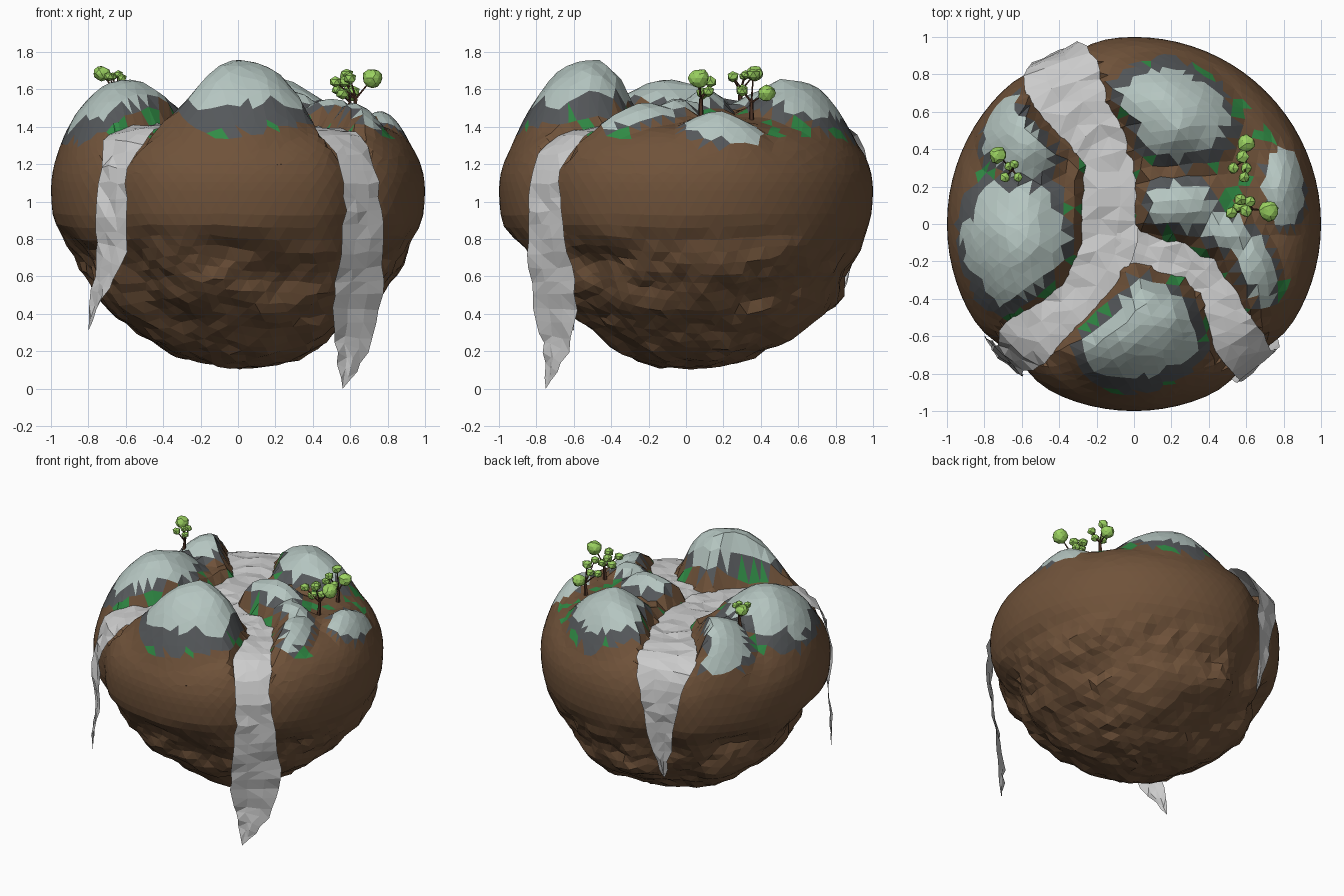
import bpy, bmesh, math, random
from mathutils import Vector, noise

if "Cube" in bpy.data.objects:
    bpy.data.objects.remove(bpy.data.objects["Cube"])

random.seed(4)


def material(name, rgb):
    m = bpy.data.materials.new(name)
    m.diffuse_color = (*rgb, 1)
    m.use_nodes = True
    m.node_tree.nodes["Principled BSDF"].inputs["Base Color"].default_value = m.diffuse_color
    return m


SOIL = material("soil", (0.16, 0.085, 0.042))
SNOW = material("pale_cap", (0.46, 0.56, 0.53))
STONE = material("stone", (0.09, 0.097, 0.103))
GRASS = material("grass", (0.03, 0.26, 0.06))
LEAF = material("leaf", (0.33, 0.65, 0.12))
BARK = material("bark", (0.08, 0.035, 0.02))


def add_object(name, bm, mats=()):
    me = bpy.data.meshes.new(name)
    bm.to_mesh(me)
    bm.free()
    for m in mats:
        me.materials.append(m)
    ob = bpy.data.objects.new(name, me)
    bpy.context.collection.objects.link(ob)
    return ob


# River paths running into waterfalls: x, y, z, width
MAIN = [(-.40, .83, .5, 0), (-.42, .90, .8, .16), (-.42, .92, 1.1, .24), (-.42, .91, 1.28, .34),
        (-.40, .80, 1.39, .44), (-.32, .62, 1.42, .36), (-.13, .38, 1.42, .27), (-.13, .10, 1.42, .31),
        (-.14, -.15, 1.41, .30), (-.28, -.38, 1.41, .24), (-.42, -.51, 1.41, .24), (-.59, -.64, 1.38, .32),
        (-.67, -.73, 1.2, .2), (-.67, -.74, 1.0, .2), (-.67, -.73, .75, .26), (-.75, -.66, .5, .13),
        (-.80, -.60, .31, 0)]
FORK = [(-.10, -.10, 1.405, .2), (.15, -.16, 1.4, .2), (.37, -.24, 1.4, .2), (.48, -.42, 1.39, .21),
        (.55, -.62, 1.37, .27), (.63, -.73, 1.25, .24), (.665, -.765, 1.1, .24), (.67, -.76, .95, .26),
        (.67, -.75, .8, .29), (.64, -.70, .5, .36), (.62, -.69, .28, .29), (.56, -.75, 0, 0)]


def resample(path, step=0.085):
    out = []
    for a, b in zip(path, path[1:]):
        a, b = Vector(a), Vector(b)
        n = max(1, round((b - a).length / step))
        out += [a.lerp(b, i / n) for i in range(n)]
    out.append(Vector(path[-1]))
    for _ in range(2):
        out = [out[0]] + [(p + 2 * q + r) / 4 for p, q, r in zip(out, out[1:], out[2:])] + [out[-1]]
    return out


RIVERS = {"main_river": resample(MAIN), "river_fork": resample(FORK)}
CHANNEL = [p for path in RIVERS.values() for p in path if p.z > 1.2]

# Hills: centre x, y, radius x, y, turn, rise
HILLS = [(.01, -.54, .46, .41, .1, .30), (-.64, -.10, .38, .45, 0, .2), (-.60, .48, .28, .31, .2, .18),
         (.20, .60, .42, .31, -.4, .20), (.23, .10, .28, .18, 0, .13), (.50, -.05, .21, .13, -.5, .09),
         (.65, -.24, .14, .27, .25, .08), (.81, .20, .14, .27, 0, .08)]


def hill_at(x, y):
    rise, nearest = 0, 9
    for cx, cy, rx, ry, turn, h in HILLS:
        c, s = math.cos(turn), math.sin(turn)
        dx, dy = x - cx, y - cy
        d = math.hypot((c * dx + s * dy) / rx, (c * dy - s * dx) / ry)
        nearest = min(nearest, d)
        if d < 1:
            rise = max(rise, h * (1 - d * d) ** 1.3)
    return rise, nearest


def ground(x, y):
    rho = min(1, math.hypot(x, y))
    z = 1.06 + .41 * math.sqrt(1 - rho ** 5.2) + hill_at(x, y)[0]
    z += .03 * noise.noise(Vector((x * 6, y * 6, 3))) * (1 - rho ** 4)
    # river bed cut
    for p in CHANNEL:
        d = math.hypot(x - p.x, y - p.y) - p.w / 2
        z = min(z, p.z - .05 + max(0, d + .03) * 2.2) if z > 1.2 else z
    return z


# Island: sphere shaped into a hilly top and a craggy underside
bm = bmesh.new()
bmesh.ops.create_icosphere(bm, subdivisions=5, radius=1)
for v in bm.verts:
    x, y, z = v.co
    if z >= 0:
        if z > .15:
            x += random.uniform(-.01, .01)
            y += random.uniform(-.01, .01)
        v.co = (x, y, ground(x, y))
    else:
        low = min(1, max(0, (-z - .18) / .2))
        n = noise.noise(Vector((x * 2.4, y * 2.4, z * 4 + 2))) + .5 * noise.noise(Vector((x * 5, y * 5, z * 8)))
        k = 1 - .07 * low + .08 * low * n
        k -= .12 * max(0, -z - .6)
        v.co = (x * k - .03 * low * z, y * k - .08 * low * z, 1.06 + .95 * z * (1 + .04 * low * n))
        v.co += Vector([random.uniform(-.01, .01) for _ in range(3)]) * low
    # shallow grooves behind the waterfalls
    ang = math.atan2(v.co.y, v.co.x)
    for fx, fy in ((-.42, .91), (-.67, -.73), (.66, -.75)):
        da = (ang - math.atan2(fy, fx) + math.pi) % (2 * math.pi) - math.pi
        if .35 < v.co.z < 1.42 and math.hypot(x, y) > .6:
            g = 1 - .05 * math.exp(-(da / .16) ** 2)
            v.co.x *= g
            v.co.y *= g
island = add_object("island", bm, (SOIL, SNOW, STONE, GRASS))
for f in island.data.polygons:
    x, y, z = f.center
    if z < 1.31:
        continue
    d = hill_at(x, y)[1] + .12 * noise.noise(Vector((x * 8, y * 8, 1)))
    bank = min(math.hypot(x - p.x, y - p.y) - p.w / 2 for p in CHANNEL)
    if bank < .07:
        d = max(d, .95 if bank < .04 else .8)
    patch = noise.noise(Vector((x * 7, y * 7, 9)))
    f.material_index = 1 if d < .72 else 2 if d < .87 else 3 if patch > .15 and z > 1.34 else 0

# Rivers and waterfalls: rippled ribbons
COLS = 3
for name, path in RIVERS.items():
    bm = bmesh.new()
    rows = []
    for i, p in enumerate(path):
        t = (path[min(i + 1, len(path) - 1)] - path[max(i - 1, 0)]).to_3d().normalized()
        pos = p.to_3d()
        flat = math.hypot(t.x, t.y)
        radial = Vector((p.x, p.y, 0)).normalized()
        nrm = Vector((0, 0, flat)) + radial * abs(t.z)
        side = t.cross(nrm).normalized()
        tip = p.w < .01
        row = []
        for j in range(COLS + 1):
            u = j / COLS - .5
            jit = Vector([random.uniform(-.012, .012) for _ in range(3)]) * (0 if tip else 1)
            row.append(bm.verts.new(pos + side * u * p.w + jit))
        rows.append(row)
    for a, b in zip(rows, rows[1:]):
        for j in range(COLS):
            bm.faces.new((a[j], a[j + 1], b[j + 1], b[j]))
    bmesh.ops.remove_doubles(bm, verts=bm.verts, dist=1e-4)
    bmesh.ops.triangulate(bm, faces=bm.faces)
    add_object(name, bm)


# Trees: trunk, twigs and faceted leaf clumps
def rod(bm, a, b, r0, r1):
    a, b = Vector(a), Vector(b)
    rot = (b - a).to_track_quat('Z', 'Y').to_matrix().to_4x4()
    rot.translation = (a + b) / 2
    bmesh.ops.create_cone(bm, cap_ends=True, segments=5, radius1=r0, radius2=r1,
                          depth=(b - a).length, matrix=rot)


def tree(name, x, y, crown_z, clumps):
    base = Vector((x, y, ground(x, y) - .03))
    fork = Vector((x + .01, y, max(base.z + .05, crown_z - .07)))
    wood, leaves = bmesh.new(), bmesh.new()
    rod(wood, base, fork, .016, .01)
    for cx, cy, cz, r in clumps:
        c = Vector((cx, cy, cz))
        rod(wood, fork, c, .006, .003)
        res = bmesh.ops.create_icosphere(leaves, subdivisions=2 if r > .04 else 1, radius=r * 1.1)
        for v in res["verts"]:
            v.co *= random.uniform(.88, 1.1)
            v.co.z *= .88
            v.co += c
    add_object(name + "_trunk", wood, (BARK,))
    add_object(name + "_leaves", leaves, (LEAF,))


tree("left_tree", -.66, .29, 1.66, [(-.73, .37, 1.685, .042), (-.67, .31, 1.67, .024), (-.69, .25, 1.67, .028),
                                    (-.62, .25, 1.66, .026), (-.64, .32, 1.68, .024)])
tree("back_tree", .59, .35, 1.6, [(.60, .43, 1.58, .044), (.53, .30, 1.60, .03), (.58, .36, 1.68, .034),
                                  (.59, .25, 1.67, .03), (.60, .30, 1.59, .03)])
tree("right_tree", .62, .08, 1.62, [(.72, .07, 1.66, .052), (.57, .13, 1.64, .034), (.52, .06, 1.64, .032),
                                    (.60, .07, 1.66, .034), (.62, .12, 1.59, .032), (.56, .09, 1.58, .034)])
